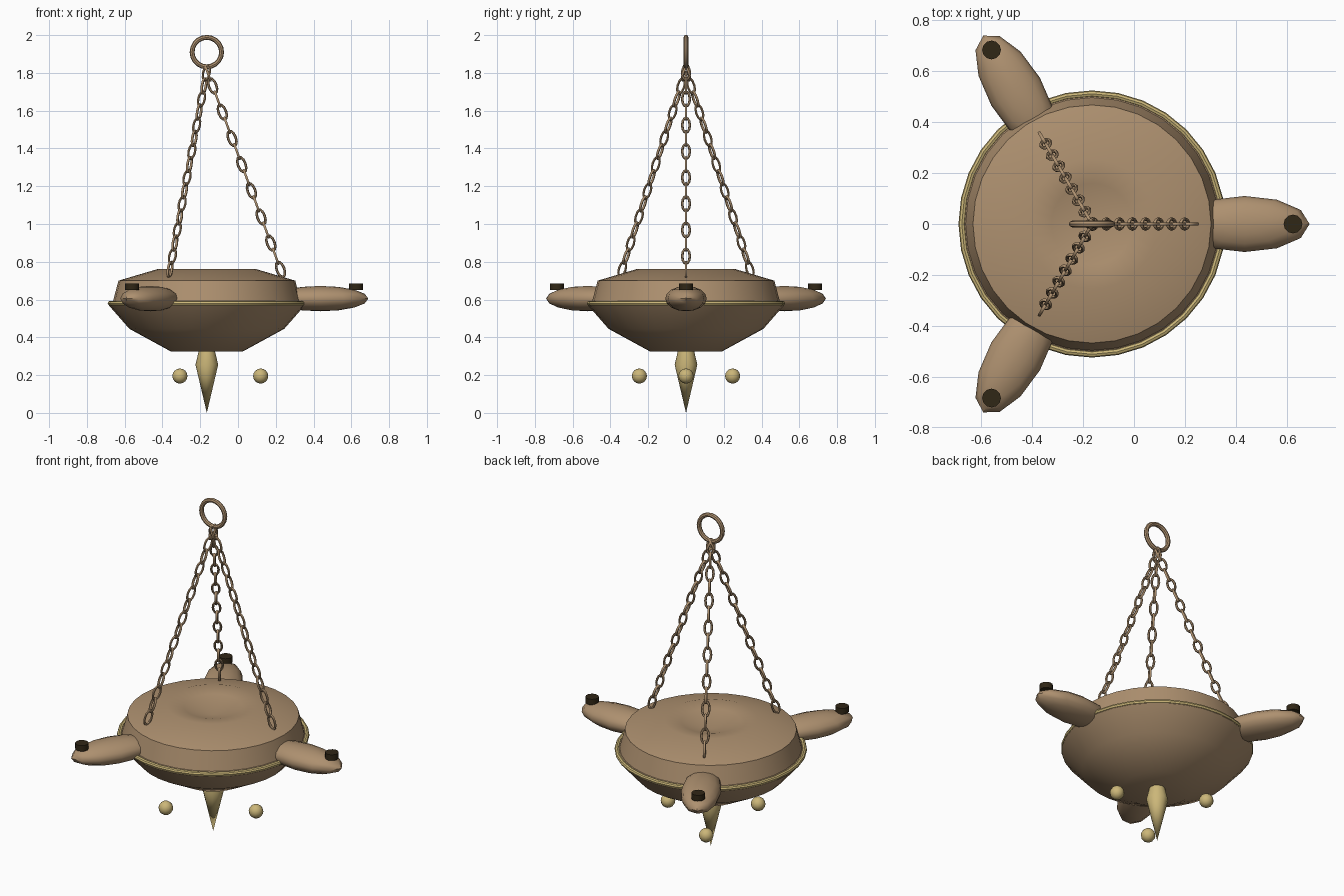
import bpy, bmesh, math
from mathutils import Matrix, Vector

cube = bpy.data.objects.get("Cube")
if cube:
    bpy.data.objects.remove(cube, do_unlink=True)

AXIS = Vector((-0.165, 0, 0))
ANGLES = [math.radians(a) for a in (0, 120, 240)]
NAMES = ("left", "back_right", "front_right")


def material(name, rgb):
    m = bpy.data.materials.new(name)
    m.use_nodes = True
    m.diffuse_color = (*rgb, 1)
    bsdf = next(n for n in m.node_tree.nodes if n.type == "BSDF_PRINCIPLED")
    bsdf.inputs["Base Color"].default_value = (*rgb, 1)
    return m


BRONZE = material("bronze", (0.42, 0.28, 0.16))
BRASS = material("pale brass", (0.60, 0.47, 0.19))
CHAR = material("charred wick", (0.03, 0.02, 0.008))


def finish(name, bm, mat, smooth=35):
    """Turn a bmesh into a shaded object placed on the lamp axis."""
    bmesh.ops.recalc_face_normals(bm, faces=bm.faces)
    me = bpy.data.meshes.new(name)
    bm.to_mesh(me)
    bm.free()
    me.materials.append(mat)
    ob = bpy.data.objects.new(name, me)
    ob.location = AXIS
    bpy.context.collection.objects.link(ob)
    bpy.ops.object.select_all(action="DESELECT")
    ob.select_set(True)
    bpy.context.view_layer.objects.active = ob
    bpy.ops.object.shade_smooth_by_angle(angle=math.radians(smooth))
    return ob


def lathe(name, profile, mat, steps):
    """Revolve (radius, height) points around z."""
    bm = bmesh.new()
    verts = [bm.verts.new((r, 0, z)) for r, z in profile]
    edges = [bm.edges.new(p) for p in zip(verts, verts[1:])]
    bmesh.ops.spin(bm, geom=verts + edges, cent=(0, 0, 0), axis=(0, 0, 1),
                   angle=math.tau, steps=steps)
    bmesh.ops.remove_doubles(bm, verts=bm.verts, dist=1e-4)
    return finish(name, bm, mat)


def loop_wire(bm, radius, stretch, wire, major, minor, matrix):
    """Closed oval of round wire, long along local x, flat in local xy."""
    rings = []
    for i in range(major):
        a = math.tau * i / major
        ring = []
        for j in range(minor):
            b = math.tau * j / minor
            r = radius + wire * math.cos(b)
            co = Vector(((r + stretch) * math.cos(a), r * math.sin(a),
                         wire * math.sin(b)))
            ring.append(bm.verts.new(matrix @ co))
        rings.append(ring)
    for i in range(major):
        p, q = rings[i], rings[(i + 1) % major]
        for j in range(minor):
            k = (j + 1) % minor
            bm.faces.new((p[j], q[j], q[k], p[k]))


# Bowl with sloping shoulder and shallow filling dish
lathe("lamp_bowl", [(0, 0.325), (0.19, 0.325), (0.41, 0.445), (0.518, 0.568),
                    (0.518, 0.575), (0.497, 0.59), (0.468, 0.70),
                    (0.255, 0.763), (0.16, 0.75), (0, 0.70)], BRONZE, 32)

# Pale trim around the widest point
bm = bmesh.new()
loop_wire(bm, 0.512, 0, 0.013, 32, 8, Matrix.Translation((0, 0, 0.58)))
finish("rim_trim", bm, BRASS)

# Pointed finial under the bowl
lathe("bottom_finial", [(0, 0.34), (0.04, 0.34), (0.06, 0.255), (0, 0)],
      BRASS, 12)

# Hanging ring
bm = bmesh.new()
loop_wire(bm, 0.078, 0, 0.013, 20, 8,
          Matrix.Translation((0, 0, 1.91)) @ Matrix.Rotation(math.pi / 2, 4, "X"))
finish("hanging_ring", bm, BRONZE)

LINKS = 16
for label, angle in zip(NAMES, ANGLES):
    turn = Matrix.Rotation(angle, 4, "Z")

    # Spout
    bm = bmesh.new()
    bmesh.ops.create_uvsphere(
        bm, u_segments=12, v_segments=8, radius=1,
        matrix=turn @ Matrix.Translation((0.60, 0, 0.605))
        @ Matrix.Diagonal((0.255, 0.11, 0.067, 1)))
    finish(label + "_spout", bm, BRONZE, 50)

    # Wick at the spout tip
    bm = bmesh.new()
    bmesh.ops.create_cone(
        bm, cap_ends=True, segments=12, radius1=0.037, radius2=0.037,
        depth=0.035, matrix=turn @ Matrix.Translation((0.79, 0, 0.668)))
    finish(label + "_wick", bm, CHAR)

    # Small ball below the bowl
    bm = bmesh.new()
    bmesh.ops.create_uvsphere(
        bm, u_segments=12, v_segments=8, radius=0.04,
        matrix=turn @ Matrix.Translation((0.285, 0, 0.195)))
    finish(label + "_ball", bm, BRASS, 50)

    # Chain of alternating links
    bottom, top = Vector((0.39, 0, 0.76)), Vector((0.005, 0, 1.80))
    along = (top - bottom).normalized()
    side = Vector((0, 1, 0))
    across = along.cross(side)
    bm = bmesh.new()
    for i in range(LINKS):
        centre = bottom.lerp(top, i / (LINKS - 1))
        y, z = (across, side) if i % 2 == 0 else (side, -across)
        frame = Matrix((along, y, z)).transposed().to_4x4()
        loop_wire(bm, 0.02, 0.022, 0.007, 12, 6,
                  turn @ Matrix.Translation(centre) @ frame)
    finish(label + "_chain", bm, BRONZE, 60)
